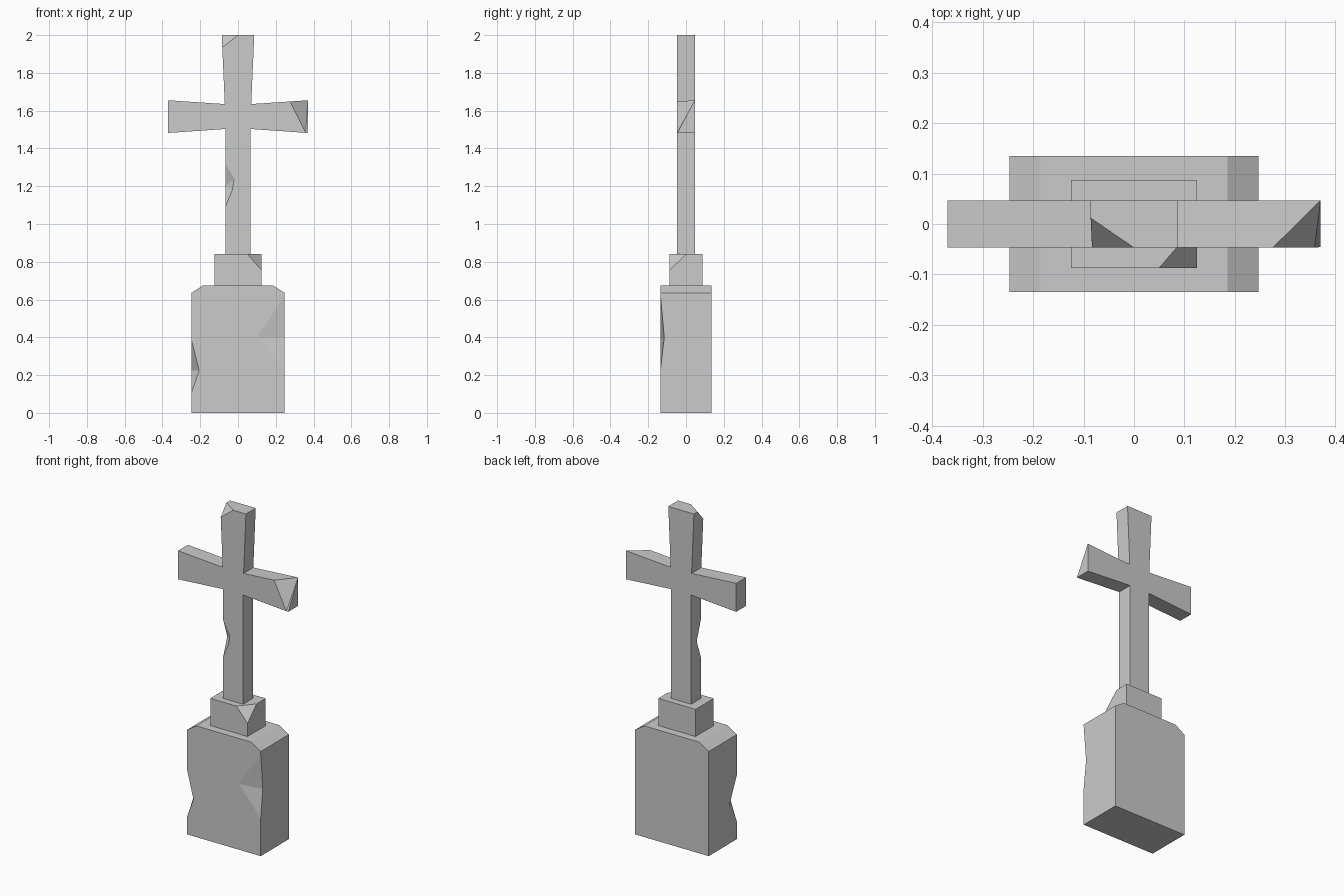
import bpy, bmesh

if "Cube" in bpy.data.objects:
    bpy.data.objects.remove(bpy.data.objects["Cube"])


def finish(name, bm):
    bmesh.ops.recalc_face_normals(bm, faces=bm.faces)
    mesh = bpy.data.meshes.new(name)
    bm.to_mesh(mesh)
    bm.free()
    obj = bpy.data.objects.new(name, mesh)
    bpy.context.collection.objects.link(obj)
    return obj


def slab(name, half, depth):
    """Mirror a right-hand x,z outline and extrude it along y."""
    outline = half + [(-x, z) for x, z in reversed(half)]
    bm = bmesh.new()
    face = bm.faces.new([bm.verts.new((x, -depth, z)) for x, z in outline])
    ext = bmesh.ops.extrude_face_region(bm, geom=[face])
    verts = [v for v in ext["geom"] if isinstance(v, bmesh.types.BMVert)]
    bmesh.ops.translate(bm, verts=verts, vec=(0, 2 * depth, 0))
    return finish(name, bm)


def chip(obj, points):
    """Break stone away with a convex shard; the last point lies outside."""
    bm = bmesh.new()
    for p in points:
        bm.verts.new(p)
    bmesh.ops.convex_hull(bm, input=bm.verts)
    shard = finish("shard", bm)
    shard.hide_render = True
    mod = obj.modifiers.new("chip", 'BOOLEAN')
    mod.operation = 'DIFFERENCE'
    mod.solver = 'EXACT'
    mod.object = shard
    bpy.context.view_layer.objects.active = obj
    bpy.ops.object.modifier_apply(modifier=mod.name)
    bpy.data.objects.remove(shard)


# Pedestal with chamfered shoulders
pedestal = slab("pedestal", [(0.247, 0), (0.247, 0.635), (0.185, 0.675)], 0.135)
chip(pedestal, [(-0.247, -0.135, 0.39), (-0.205, -0.135, 0.225),
                (-0.247, -0.06, 0.225), (-0.247, -0.135, 0.105),
                (-0.30, -0.19, 0.23)])
chip(pedestal, [(0.247, -0.135, 0.62), (0.247, -0.115, 0.40),
                (0.247, -0.135, 0.23), (0.10, -0.135, 0.40),
                (0.30, -0.19, 0.41)])

# Collar block
collar = slab("collar", [(0.125, 0.675), (0.125, 0.84)], 0.087)
chip(collar, [(0.05, -0.087, 0.84), (0.125, 0.0, 0.84),
              (0.125, -0.087, 0.755), (0.20, -0.16, 0.91)])

# Flared cross
cross = slab("cross", [(0.067, 0.84), (0.067, 1.503), (0.37, 1.482),
                       (0.37, 1.655), (0.07, 1.635), (0.086, 2.0)], 0.047)
# top corner
chip(cross, [(0.0, -0.047, 2.0), (-0.086, 0.012, 2.0),
             (-0.083, -0.047, 1.935), (-0.16, -0.12, 2.08)])
# arm end
chip(cross, [(0.275, -0.047, 1.649), (0.328, -0.022, 1.652),
             (0.328, -0.047, 1.56), (0.358, -0.047, 1.482),
             (0.37, 0.047, 1.655), (0.37, -0.047, 1.48),
             (0.40, -0.08, 1.67)])
# shaft edge
chip(cross, [(-0.067, -0.047, 1.32), (-0.02, -0.047, 1.24),
             (-0.03, -0.047, 1.18), (-0.067, -0.047, 1.09),
             (-0.067, -0.007, 1.20), (-0.12, -0.10, 1.21)])
